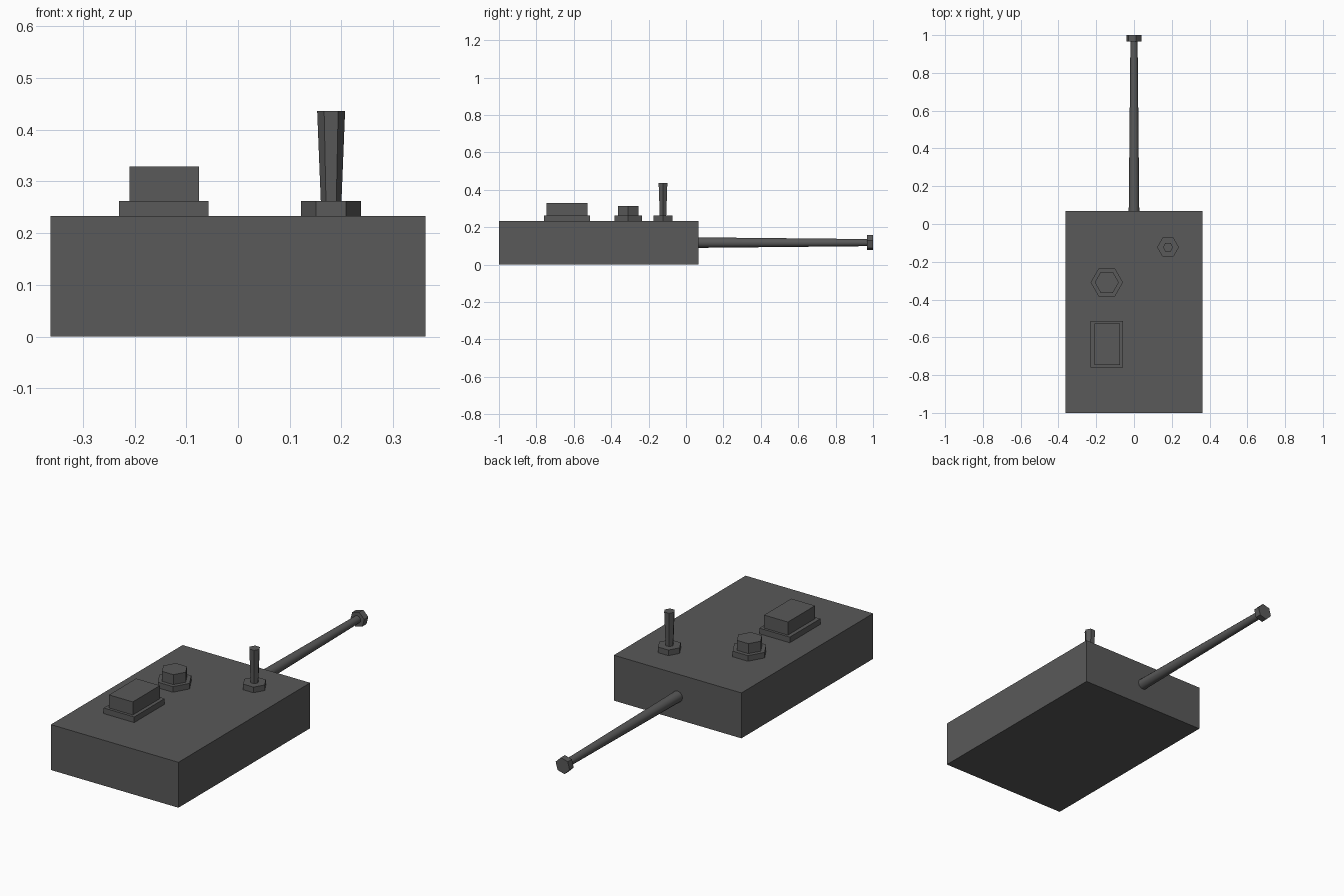
import bpy, math
from mathutils import Matrix, Vector

cube = bpy.data.objects.get("Cube")
if cube:
    bpy.data.objects.remove(cube, do_unlink=True)

grey = bpy.data.materials.new("dark_grey")
grey.use_nodes = True
colour = (0.1, 0.1, 0.1, 1)
grey.diffuse_color = colour
grey.node_tree.nodes["Principled BSDF"].inputs["Base Color"].default_value = colour


def box(name, low, high):
    low, high = Vector(low), Vector(high)
    bpy.ops.mesh.primitive_cube_add(size=1, location=(low + high) / 2)
    ob = bpy.context.object
    ob.name = name
    ob.data.transform(Matrix.Diagonal((*(high - low), 1)))
    ob.data.materials.append(grey)


def prism(name, start, end, r1, r2, sides=6, spin=0, smooth=False):
    """Tapered prism running from start to end."""
    start, end = Vector(start), Vector(end)
    axis = end - start
    bpy.ops.mesh.primitive_cone_add(vertices=sides, radius1=r1, radius2=r2,
                                    depth=axis.length, location=(start + end) / 2)
    ob = bpy.context.object
    ob.name = name
    turn = axis.to_track_quat('Z', 'Y').to_matrix().to_4x4()
    ob.data.transform(turn @ Matrix.Rotation(math.radians(spin), 4, 'Z'))
    ob.data.materials.append(grey)
    if smooth:
        bpy.ops.object.shade_smooth_by_angle(angle=math.radians(40))


TOP, RIM = 0.233, 0.262

# Case
box("case", (-0.362, -1, 0), (0.362, 0.068, TOP))

# Rectangular push button
box("square_button_base", (-0.23, -0.76, TOP), (-0.057, -0.513, RIM))
box("square_button_cap", (-0.21, -0.746, RIM), (-0.075, -0.526, 0.329))

# Hexagonal push button
bx, by = -0.144, -0.309
prism("hex_button_base", (bx, by, TOP), (bx, by, RIM), 0.086, 0.086, spin=30)
prism("hex_button_cap", (bx, by, RIM), (bx, by, 0.313), 0.064, 0.064, spin=30)

# Toggle switch
sx, sy = 0.18, -0.123
prism("switch_nut", (sx, sy, TOP), (sx, sy, RIM), 0.058, 0.058, spin=30)
prism("switch_lever", (sx, sy, RIM), (sx, sy, 0.436), 0.02, 0.027, spin=30)

# Antenna
az = 0.118
prism("antenna_rod", (0, 0.068, az), (0, 0.967, az), 0.028, 0.019, sides=12, smooth=True)
prism("antenna_tip", (0, 0.967, az), (0, 1, az), 0.041, 0.041, spin=15)
